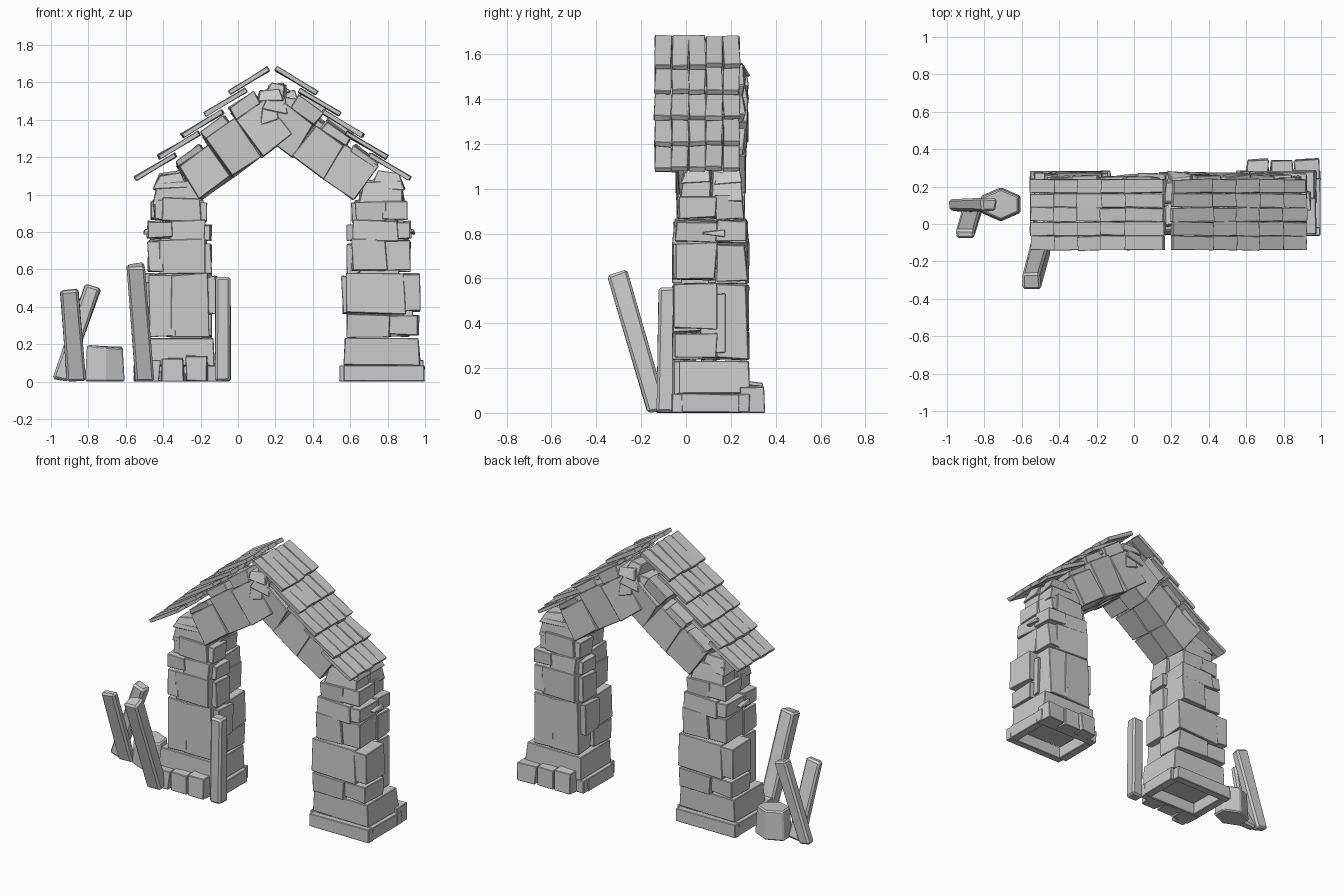
import bpy, bmesh, random
from math import radians, pi
from mathutils import Matrix, Vector

if "Cube" in bpy.data.objects:
    bpy.data.objects.remove(bpy.data.objects["Cube"])

random.seed(11)
rnd = random.uniform


def box(bm, centre, size, rot=None, jit=0.008, taper=1.0):
    """Slightly irregular block; taper narrows the top."""
    rot = rot or Matrix.Identity(4)
    for v in bmesh.ops.create_cube(bm, size=1)["verts"]:
        k = taper if v.co.z > 0 else 1
        p = Vector((v.co.x * size[0] * k, v.co.y * size[1] * k, v.co.z * size[2]))
        v.co = rot @ (p + Vector([rnd(-jit, jit) for _ in range(3)])) + Vector(centre)


def span(bm, x, y, z, jit=0.008, taper=1.0):
    """Block given by its (low, high) range on each axis."""
    box(bm, [sum(r) / 2 for r in (x, y, z)], [r[1] - r[0] for r in (x, y, z)], None, jit, taper)


def finish(bm, name, bevel=0.004, ground=False):
    if ground:
        for v in bm.verts:
            v.co.z = max(v.co.z, 0)
    bmesh.ops.recalc_face_normals(bm, faces=bm.faces)
    me = bpy.data.meshes.new(name)
    bm.to_mesh(me)
    bm.free()
    ob = bpy.data.objects.new(name, me)
    bpy.context.collection.objects.link(ob)
    m = ob.modifiers.new("worn_edges", "BEVEL")
    m.width, m.segments = bevel, 1
    return ob


def place_pair(ob, x, twin_name, twin_x):
    """The other side is the same masonry turned half round."""
    twin = ob.copy()
    twin.name = twin_name
    bpy.context.collection.objects.link(twin)
    ob.location, twin.location = (x, .11, 0), (twin_x, .11, 0)
    twin.rotation_euler.z = pi


# Pillar, around its own axis: plinth ring, small stones behind it, big footing block
bm = bmesh.new()
base = (0, .085)
for s in (-1, 1):
    span(bm, (-.225 + .02 * (s < 0), .228), (s * .15 - .025, s * .15 + .025), base, .003)
    span(bm, (s * .2 - .027, s * .2 + .027), (-.13, .13), base, .003)
for i in range(3):
    span(bm, (-.17 + .13 * i, -.05 + .135 * i), (.13, .235), (0, .14 - .015 * i))
span(bm, (-.21, .2), (-.14, .17), (.085, .23), taper=.97)

# Courses as (bottom, top, left, right) for the front and back face
front = [(.24, .36, -.19, .195), (.365, .58, -.185, .2), (.59, .76, -.16, .145),
         (.755, .86, -.155, .145), (.86, .965, -.14, .13)]
back = [(.235, .575, -.17, .15), (.575, .76, -.155, .15), (.76, .86, -.155, .155), (.855, .98, -.13, .12)]
for stones, outer in ((front, -.165), (back, .165)):
    for i, (z0, z1, x0, x1) in enumerate(stones):
        depth = sorted((outer * (1 if z0 < .85 else .9), .025))
        cut = x0 + (x1 - x0) * (.6 if i % 2 == 0 else .8)
        span(bm, (x0, cut), depth, (z0, z1))
        span(bm, (cut - .015, x1), [d * rnd(.93, 1) for d in depth], (z0 + .008, z1 - .005))
        # odd side stones bridging the two faces
        if i % 2:
            span(bm, (x0 - .03, x0 + .04), (-.01, .13), (z0, z1 - .02))
        elif outer > 0:
            span(bm, (x1 - .04, x1 + .02), (-.04, .06), (z0 + .03, z1 - .05))
# tapered capstones and rough bearing stones
for y in (-.06, .075):
    span(bm, (-.125, .12), (y - .075, y + .065), (.955, 1.07), .012, .85)
    box(bm, (.03, y, 1.075), (.18, .13, .085), Matrix.Rotation(.1, 4, 'Y'), .014, .65)
place_pair(finish(bm, "right_pillar", ground=True), .77, "left_pillar", -.33)

# Sloping half of the arch: three big stones per face, packing stones above
bm = bmesh.new()
tilt = Matrix.Rotation(radians(-35), 4, 'Y')
along, up = tilt @ Vector((1, 0, 0)), tilt @ Vector((0, 0, 1))
foot = Vector((-.40, 0, 1.125))
for y in (-.075, .07):
    for i in range(3):
        thick = .21 + .03 * (i > 0) * (y < 0)
        c = foot + along * (.198 * i) + up * (thick / 2 - .11) + Vector((0, y, 0))
        box(bm, c, (.2, .165 if i else .145, thick), tilt, .012)
        pack = .04 + .02 * i
        box(bm, c + up * (thick / 2 + pack / 2 - .01) - along * .02, (.16, .15, pack), tilt, .01)
# rough rubble at the crown
for i in range(6):
    c = (rnd(-.06, .0), -.09 + .155 * (i % 2), 1.42 + .027 * i)
    box(bm, c, (rnd(.11, .16), .15, rnd(.06, .09)), Matrix.Rotation(rnd(-.5, .1), 4, 'Y'), .018, .75)
place_pair(finish(bm, "left_arch_stones"), .22, "right_arch_stones", .20)

# Roof: five overlapping rows of five tiles on each slope
for side, name, eave in ((1, "left_roof_tiles", -.55), (-1, "right_roof_tiles", .92)):
    bm = bmesh.new()
    for n in range(25):
        row, col = divmod(n, 5)
        rot = Matrix.Rotation(radians(rnd(-32.5, -29.5)) * side, 4, 'Y') @ Matrix.Rotation(rnd(-.03, .03), 4, 'Z')
        c = (eave + side * (row * .125 + .109), -.102 + col * .076, 1.149 + row * .115)
        box(bm, c, (rnd(.24, .26), .074, .024), rot, .003)
    finish(bm, name, .002)


# Leaning timber planks
def plank(name, p0, p1, w, t):
    p0, p1 = Vector(p0), Vector(p1)
    z = (p1 - p0).normalized()
    y = z.cross(Vector((1, 0, 0))).normalized()
    rot = Matrix((y.cross(z), y, z)).transposed().to_4x4()
    bm = bmesh.new()
    box(bm, (p0 + p1) / 2, (w, t, (p1 - p0).length), rot, .006, .97)
    finish(bm, name, .012, True)


plank("front_leaning_plank", (-.495, -.13, 0), (-.55, -.305, .625), .1, .09)
plank("inner_plank", (-.08, -.09, 0), (-.08, -.085, .56), .08, .075)
plank("side_plank_front", (-.865, .08, 0), (-.90, -.055, .49), .1, .055)
plank("side_plank_back", (-.955, .10, 0), (-.775, .105, .51), .09, .065)

# Loose boulder beside the left pillar
bm = bmesh.new()
for v in bmesh.ops.create_cone(bm, cap_ends=True, segments=6, radius1=.122, radius2=.11, depth=.19)["verts"]:
    v.co = (v.co.x - .712, v.co.y * .75 + .105, rnd(.173, .2) if v.co.z > 0 else 0)
finish(bm, "boulder", .008)
